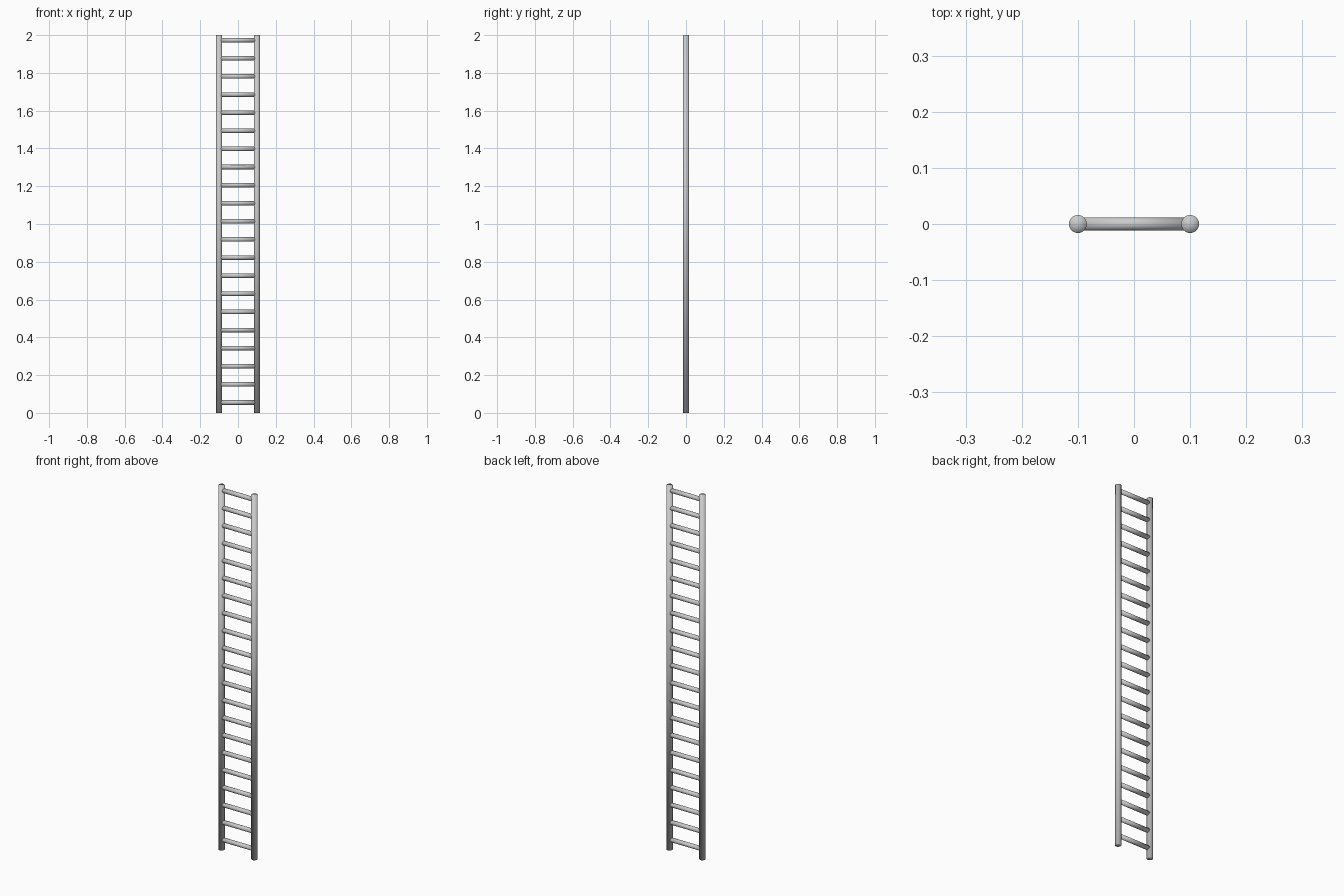
import bpy
from math import pi

if "Cube" in bpy.data.objects:
    bpy.data.objects.remove(bpy.data.objects["Cube"])

RAIL_X, RAIL_R, HEIGHT = 0.1, 0.016, 2.0
RUNG_R, RUNG_COUNT = 0.012, 21
RUNG_LOW, RUNG_HIGH = 0.055, 1.973


def rod(name, radius, length, location, rotation=(0, 0, 0)):
    """Smooth round rod with fan caps."""
    bpy.ops.mesh.primitive_cylinder_add(
        vertices=32, radius=radius, depth=length, end_fill_type='TRIFAN',
        location=location, rotation=rotation)
    obj = bpy.context.object
    obj.name = name
    bpy.ops.object.shade_smooth()
    return obj


# Two upright side rails
for side, sign in (("left", -1), ("right", 1)):
    rod(f"{side}_rail", RAIL_R, HEIGHT, (sign * RAIL_X, 0, HEIGHT / 2))

# Evenly spaced rungs, ending inside the rails
step = (RUNG_HIGH - RUNG_LOW) / (RUNG_COUNT - 1)
for i in range(RUNG_COUNT):
    rod(f"rung_{i + 1:02d}", RUNG_R, RAIL_X * 2,
        (0, 0, RUNG_LOW + i * step), (0, pi / 2, 0))
